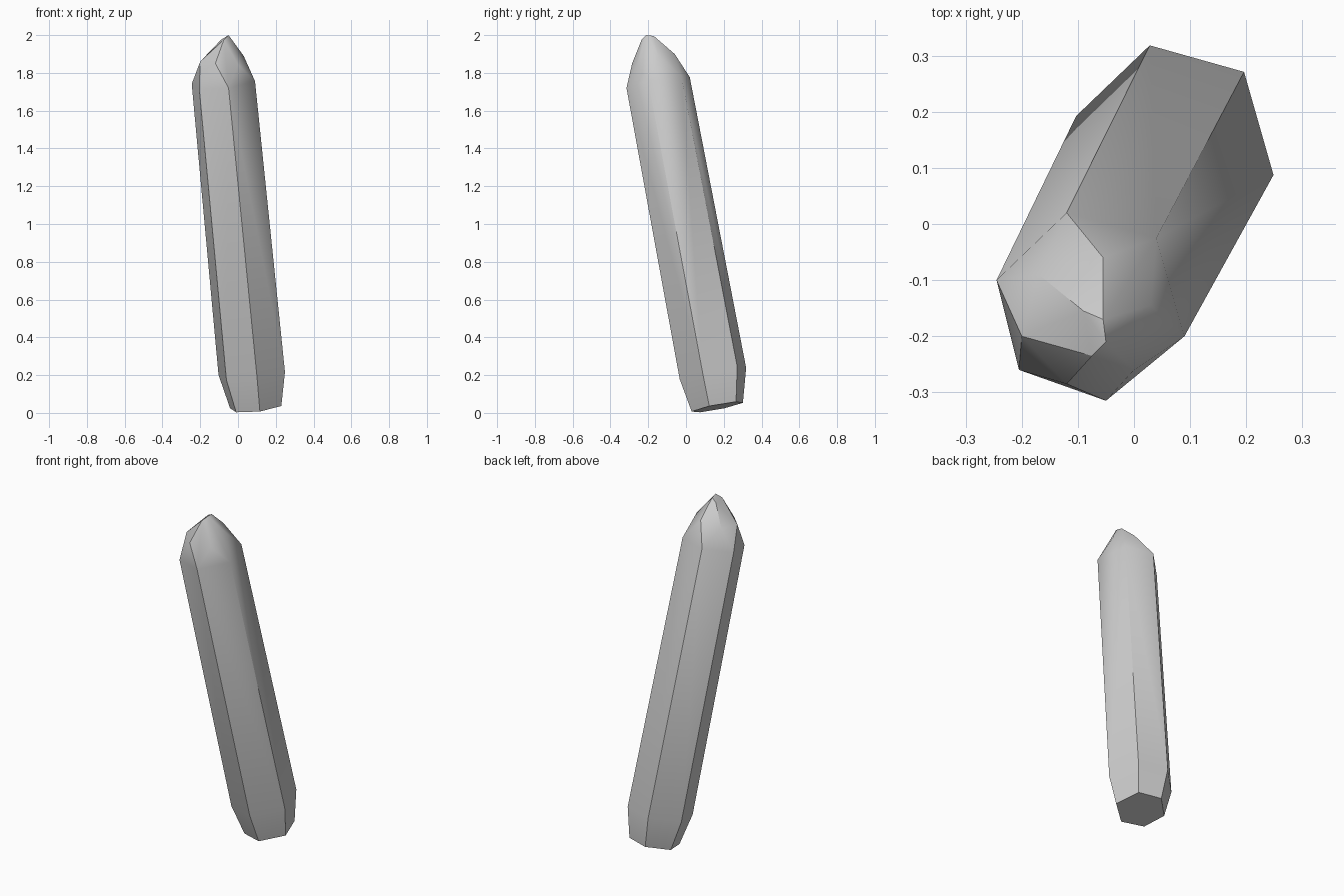
import bpy
import bmesh
import math

cube = bpy.data.objects.get("Cube")
if cube:
    bpy.data.objects.remove(cube, do_unlink=True)

# One plain stone colour
stone = bpy.data.materials.new("pale_grey_stone")
stone.use_nodes = True
grey = (0.6, 0.6, 0.6, 1.0)
stone.diffuse_color = grey
stone.node_tree.nodes["Principled BSDF"].inputs["Base Color"].default_value = grey

# Irregular hexagonal cross-section of the leaning shaft
hexagon = [(-0.163, 0.047), (-0.038, 0.167), (0.122, 0.122),
           (0.172, -0.053), (0.032, -0.168), (-0.123, -0.113)]


def ring(center_x, center_y, scale, level):
    """Hexagon lying in a plane square to the leaning axis."""
    points = []
    for dx, dy in hexagon:
        x, y = center_x + dx * scale, center_y + dy * scale
        points.append((x, y, level + 0.1 * x + 0.19 * y))
    return points


# Cut base, lower chamfer and shoulder of the shaft
points = ring(0.09, 0.166, 0.81, -0.01)
points += ring(0.068, 0.143, 1.05, 0.175)
points += ring(-0.082, -0.147, 1.0, 1.785)

# Corners between the tip facets, one above each shaft face
points += [(-0.17, -0.09, 1.87), (-0.055, -0.06, 1.90), (0.03, -0.145, 1.89),
           (0.0, -0.26, 1.845), (-0.12, -0.285, 1.85), (-0.2, -0.2, 1.86)]

# Small uneven summit
points += [(-0.05, -0.21, 2.0), (-0.055, -0.17, 1.995), (-0.09, -0.155, 1.975),
           (-0.075, -0.235, 1.975), (-0.11, -0.22, 1.945)]

# Wrap the facets around the corners
bm = bmesh.new()
for p in points:
    bm.verts.new(p)
hull = bmesh.ops.convex_hull(bm, input=bm.verts[:])
loose = [v for v in bm.verts if not v.link_faces]
bmesh.ops.delete(bm, geom=loose, context='VERTS')
bmesh.ops.dissolve_limit(bm, angle_limit=math.radians(2),
                         verts=bm.verts[:], edges=bm.edges[:])
bmesh.ops.recalc_face_normals(bm, faces=bm.faces[:])

mesh = bpy.data.meshes.new("crystal_shard")
bm.to_mesh(mesh)
bm.free()
mesh.materials.append(stone)
crystal = bpy.data.objects.new("crystal_shard", mesh)
bpy.context.collection.objects.link(crystal)

# Keep the long edges crisp and blend the shallow ones
bpy.ops.object.select_all(action='DESELECT')
crystal.select_set(True)
bpy.context.view_layer.objects.active = crystal
bpy.ops.object.shade_smooth_by_angle(angle=math.radians(30))
